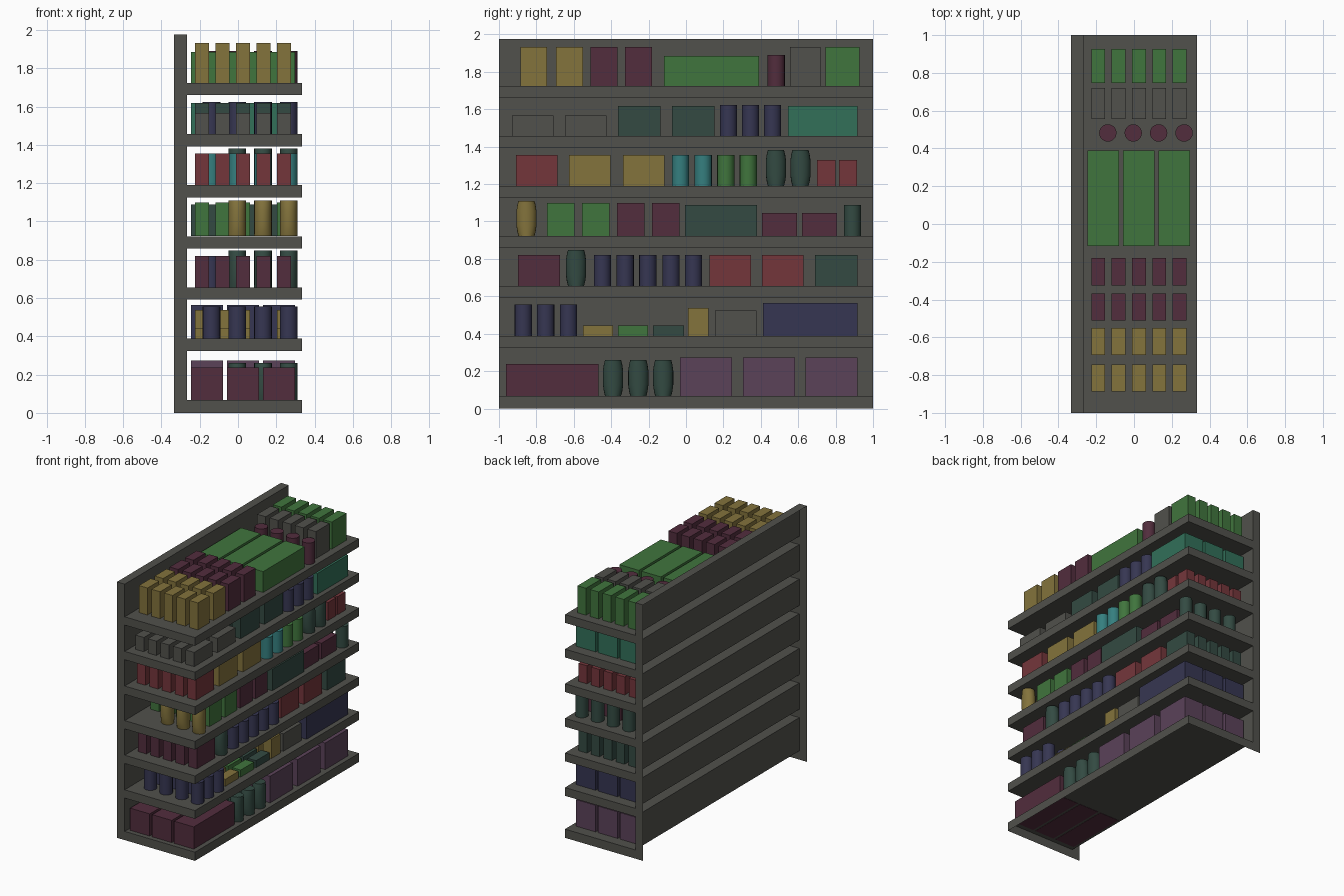
import bpy, bmesh, math

if "Cube" in bpy.data.objects:
    bpy.data.objects.remove(bpy.data.objects["Cube"])


def make_material(name, hex_code):
    lin = []
    for i in (0, 2, 4):
        c = int(hex_code[i:i + 2], 16) / 255
        lin.append(c / 12.92 if c <= 0.04045 else ((c + 0.055) / 1.055) ** 2.4)
    mat = bpy.data.materials.new(name)
    mat.diffuse_color = (*lin, 1)
    mat.use_nodes = True
    mat.node_tree.nodes["Principled BSDF"].inputs["Base Color"].default_value = mat.diffuse_color
    return mat


MATS = {name: make_material(name, code) for name, code in {
    "grey": "51514c", "yellow": "83733c", "maroon": "522d3d", "green": "40753d",
    "dark_teal": "334a42", "sea_green": "327059", "navy": "363652",
    "red": "74363b", "cyan": "357f7f", "purple": "5b4259"}.items()}

# Shelf top heights, from the base upward
SHELF = [0.067] + [0.388 + 0.267 * i for i in range(6)]
THICK = 0.064
BACK, INNER, FRONT, TOP = -0.333, -0.267, 0.333, 1.975


def finish(bm, name, colour):
    bmesh.ops.recalc_face_normals(bm, faces=bm.faces)
    mesh = bpy.data.meshes.new(name)
    bm.to_mesh(mesh)
    bm.free()
    mesh.materials.append(MATS[colour])
    obj = bpy.data.objects.new(name, mesh)
    bpy.context.collection.objects.link(obj)
    return obj


def shelf_unit():
    """Comb-shaped profile extruded along y; back and underside stay open."""
    path = [(FRONT, 0), (FRONT, SHELF[0]), (INNER, SHELF[0])]
    for z in SHELF[1:]:
        path += [(INNER, z - THICK), (FRONT, z - THICK), (FRONT, z), (INNER, z)]
    path += [(INNER, TOP), (BACK, TOP), (BACK, 0)]
    bm = bmesh.new()
    ends = [[bm.verts.new((x, y, z)) for x, z in path] for y in (-1, 1)]
    for i in range(len(path) - 2):
        bm.faces.new((ends[0][i], ends[0][i + 1], ends[1][i + 1], ends[1][i]))
    bm.faces.new(ends[0])
    bm.faces.new(ends[1])
    finish(bm, "shelf_unit", "grey")


def boxes(shelf, colour, top, width, starts, wide=False, lift=0.001):
    """Rows of boxes going back from the shelf edge: 5 narrow or 3 wide."""
    if wide:
        centres, w = [0.213 - 0.188 * i for i in range(3)], 0.167
    else:
        centres, w = [0.241 - 0.1075 * i for i in range(5)], 0.073
    z0 = SHELF[shelf] + lift
    for y in starts:
        bm = bmesh.new()
        for x in centres:
            cube = bmesh.ops.create_cube(bm, size=1)["verts"]
            bmesh.ops.scale(bm, vec=(w, width, top - z0), verts=cube)
            bmesh.ops.translate(bm, vec=(x, y + width / 2, (z0 + top) / 2), verts=cube)
        finish(bm, colour + "_box_row", colour)


CAN = [(0, 0.046), (1, 0.046)]
JAR = [(0, 0.043), (0.12, 0.049), (0.3, 0.054), (0.7, 0.054), (0.88, 0.049), (1, 0.043)]


def rounds(shelf, colour, top, centres, profile=CAN, count=4, name="can", seg=20):
    """Rows of cans, or of jars that bulge along y."""
    z0 = SHELF[shelf] + 0.001
    for y in centres:
        bm = bmesh.new()
        for i in range(count):
            x = 0.265 - 0.1345 * i
            rings = []
            for t, r in profile:
                rings.append([bm.verts.new((x + 0.046 * math.cos(a), y + r * math.sin(a),
                                            z0 + t * (top - z0)))
                              for a in (2 * math.pi * k / seg for k in range(seg))])
            for lo, hi in zip(rings, rings[1:]):
                for k in range(seg):
                    n = (k + 1) % seg
                    bm.faces.new((lo[k], lo[n], hi[n], hi[k])).smooth = True
            bm.faces.new(rings[0][::-1])
            bm.faces.new(rings[-1])
        finish(bm, f"{colour}_{name}_row", colour)


def jars(shelf, colour, top, centres):
    rounds(shelf, colour, top, centres, JAR, 3, "jar")


shelf_unit()

# Base shelf
boxes(0, "maroon", 0.238, 0.495, [-0.963], wide=True, lift=-0.002)
jars(0, "dark_teal", 0.26, [-0.39, -0.255, -0.122])
boxes(0, "purple", 0.273, 0.277, [-0.032, 0.305, 0.64], wide=True)

# Second shelf
rounds(1, "navy", 0.555, [-0.87, -0.75, -0.628])
boxes(1, "yellow", 0.443, 0.162, [-0.552])
boxes(1, "green", 0.443, 0.162, [-0.364])
boxes(1, "dark_teal", 0.443, 0.165, [-0.176])
boxes(1, "yellow", 0.537, 0.11, [0.01])
boxes(1, "grey", 0.524, 0.222, [0.155])
boxes(1, "navy", 0.564, 0.505, [0.412], wide=True)

# Third shelf
boxes(2, "maroon", 0.82, 0.224, [-0.898])
jars(2, "dark_teal", 0.848, [-0.588])
rounds(2, "navy", 0.82, [-0.447, -0.325, -0.204, -0.08, 0.04])
boxes(2, "red", 0.82, 0.222, [0.126, 0.406])
boxes(2, "dark_teal", 0.82, 0.227, [0.69])

# Fourth shelf
jars(3, "yellow", 1.11, [-0.853])
boxes(3, "green", 1.098, 0.147, [-0.743, -0.556])
boxes(3, "maroon", 1.098, 0.147, [-0.369, -0.182])
boxes(3, "dark_teal", 1.088, 0.385, [-0.005], wide=True)
boxes(3, "maroon", 1.045, 0.187, [0.406, 0.62])
rounds(3, "dark_teal", 1.088, [0.89])

# Fifth shelf
boxes(4, "red", 1.356, 0.222, [-0.909])
boxes(4, "yellow", 1.356, 0.222, [-0.626, -0.337])
rounds(4, "cyan", 1.356, [-0.03, 0.092])
rounds(4, "green", 1.356, [0.213, 0.333])
jars(4, "dark_teal", 1.382, [0.481, 0.612])
boxes(4, "red", 1.329, 0.097, [0.701, 0.818])

# Sixth shelf
boxes(5, "grey", 1.567, 0.221, [-0.93, -0.647])
boxes(5, "dark_teal", 1.618, 0.228, [-0.364, -0.075])
rounds(5, "navy", 1.623, [0.227, 0.345, 0.463])
boxes(5, "sea_green", 1.618, 0.372, [0.545], wide=True)

# Top shelf
boxes(6, "yellow", 1.932, 0.143, [-0.886, -0.694])
boxes(6, "maroon", 1.932, 0.144, [-0.511, -0.325])
boxes(6, "green", 1.885, 0.507, [-0.117], wide=True)
rounds(6, "maroon", 1.89, [0.482])
boxes(6, "grey", 1.932, 0.164, [0.555])
boxes(6, "green", 1.932, 0.18, [0.747])
